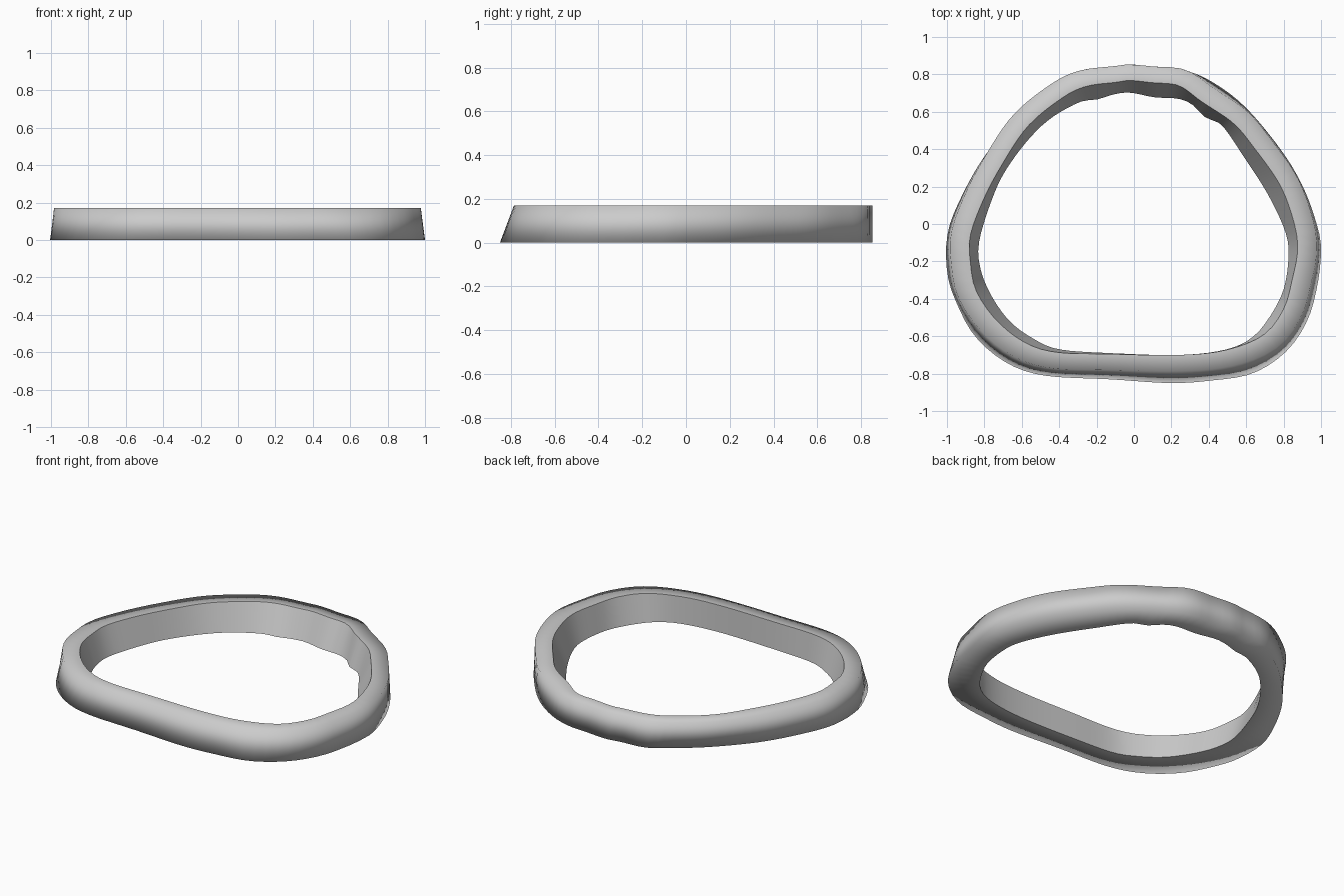
import bpy, bmesh
from math import atan2, cos, sin, tau
from mathutils import Vector

if "Cube" in bpy.data.objects:
    bpy.data.objects.remove(bpy.data.objects["Cube"])

SEGMENTS = 108
HEIGHT = 0.17

# Plan outlines: outer edge at the base, inner edge at the top, inner edge at the base
OUTER_BASE = [(-.03, .853), (.1, .842), (.24, .83), (.40, .77), (.59, .63), (.79, .39), (.91, .185),
              (.985, -.03), (1, -.15), (.98, -.33), (.925, -.52), (.81, -.685), (.63, -.80),
              (.40, -.838), (.19, -.85), (-.13, -.83), (-.48, -.81), (-.685, -.74),
              (-.85, -.60), (-.945, -.43), (-.997, -.27), (-.998, -.06), (-.93, .13),
              (-.79, .375), (-.59, .60), (-.41, .745), (-.29, .82), (-.13, .838)]
INNER_TOP = [(-.02, .767), (.1, .755), (.24, .74), (.36, .655), (.53, .54), (.64, .41), (.78, .21),
             (.855, .01), (.875, -.14), (.845, -.3), (.80, -.455), (.69, -.595), (.485, -.675),
             (.24, -.70), (-.13, -.695), (-.42, -.685), (-.59, -.63), (-.74, -.51),
             (-.845, -.355), (-.875, -.2), (-.875, -.06), (-.805, .13), (-.71, .31),
             (-.57, .52), (-.39, .67), (-.26, .735), (-.1, .757)]
INNER_BASE = [(-.025, .703), (.11, .677), (.23, .671), (.31, .64), (.38, .57), (.47, .527),
              (.59, .355), (.715, .16), (.805, -.03), (.827, -.16), (.80, -.35), (.72, -.505),
              (.625, -.612), (.484, -.673), (.24, -.70), (-.13, -.69), (-.4, -.67),
              (-.535, -.615), (-.67, -.515), (-.775, -.36), (-.826, -.217), (-.826, -.083),
              (-.76, .13), (-.69, .28), (-.57, .445), (-.445, .565), (-.29, .652),
              (-.195, .666), (-.12, .69)]


def resample(points):
    """Smooth closed curve through the points, sampled at even angles."""
    pts = [Vector(p) for p in points]
    n = len(pts)
    dense = []
    for i in range(n):
        a, b, c, d = [pts[(i + k) % n] for k in (-1, 0, 1, 2)]
        for s in range(8):
            t = s / 8
            dense.append(b + 0.5 * t * (c - a + t * (2*a - 5*b + 4*c - d
                                                     + t * (3*(b - c) + d - a))))
    polar = sorted((atan2(p.y, p.x) % tau, p.length) for p in dense)
    polar = [(polar[-1][0] - tau, polar[-1][1])] + polar + [(polar[0][0] + tau, polar[0][1])]
    out, i = [], 0
    for k in range(SEGMENTS):
        ang = tau * k / SEGMENTS
        while polar[i + 1][0] < ang:
            i += 1
        (a0, r0), (a1, r1) = polar[i], polar[i + 1]
        r = r0 + (r1 - r0) * (ang - a0) / max(a1 - a0, 1e-6)
        out.append(Vector((r * cos(ang), r * sin(ang))))
    return out


def offset(loop, ends, sides):
    """Push a loop outward; distance blends from front/back to the sides."""
    out = []
    for k, p in enumerate(loop):
        tangent = loop[(k + 2) % SEGMENTS] - loop[k - 2]
        normal = Vector((tangent.y, -tangent.x)).normalized()
        out.append(p + normal * (ends + (sides - ends) * abs(normal.x)))
    return out


# Four outlines of the band's cross-section
outer_base = resample(OUTER_BASE)
inner_top = resample(INNER_TOP)
outer_top = offset(inner_top, 0.085, 0.103)
inner_base = resample(INNER_BASE)

# Bridge the outlines into a closed band
bm = bmesh.new()
rings = [[bm.verts.new((p.x, p.y, z)) for p in loop]
         for loop, z in ((outer_base, 0), (outer_top, HEIGHT),
                         (inner_top, HEIGHT), (inner_base, 0))]
for s in range(4):
    a, b = rings[s], rings[(s + 1) % 4]
    for k in range(SEGMENTS):
        j = (k + 1) % SEGMENTS
        bm.faces.new((a[k], a[j], b[j], b[k])).smooth = True

# Inner rims stay crisp, outer rims are smooth
for ring in rings[2:]:
    for k in range(SEGMENTS):
        bm.edges.get((ring[k - 1], ring[k])).smooth = False
bmesh.ops.recalc_face_normals(bm, faces=bm.faces)

mesh = bpy.data.meshes.new("uneven_band")
bm.to_mesh(mesh)
bm.free()
band = bpy.data.objects.new("uneven_band", mesh)
bpy.context.collection.objects.link(band)
